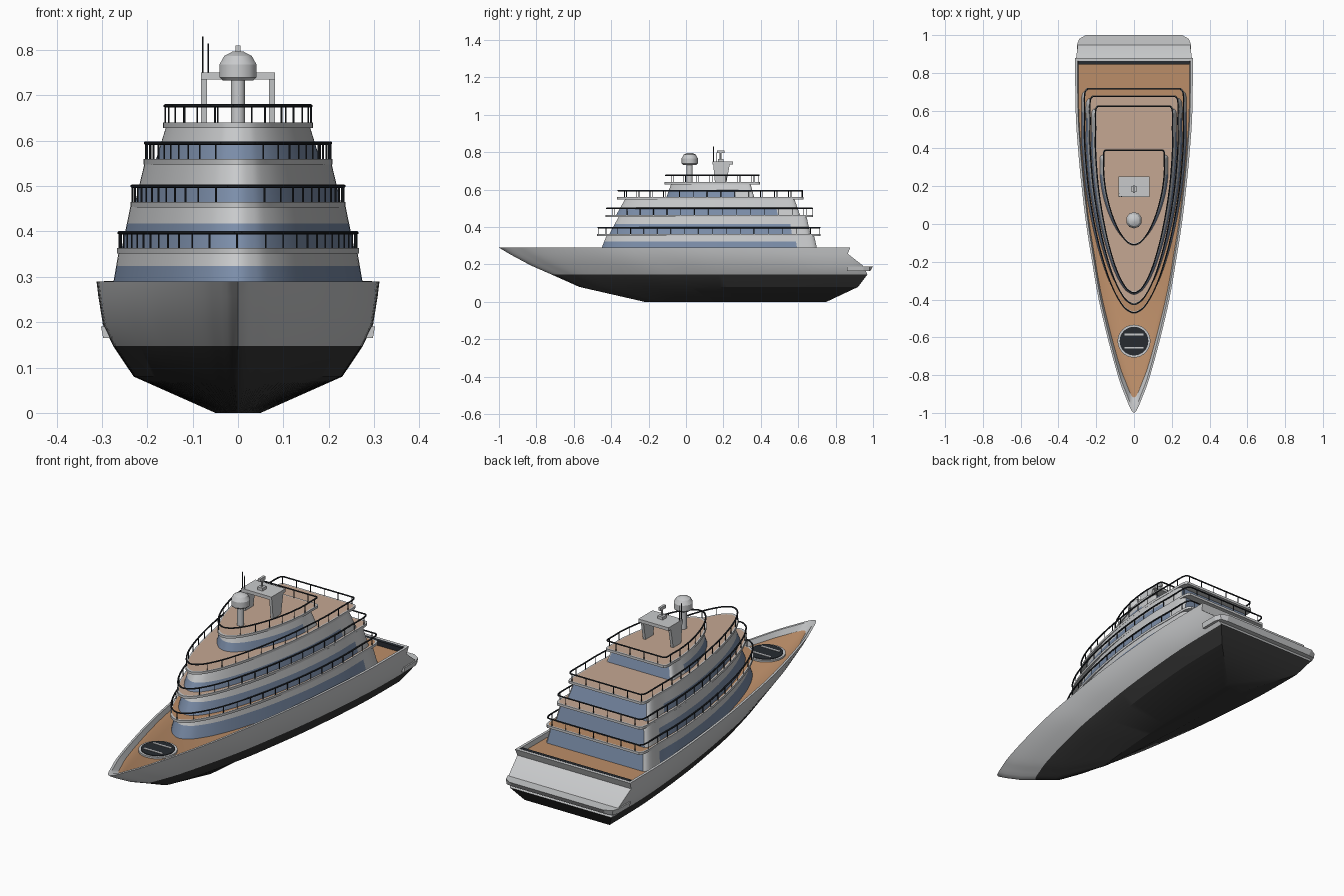
import bpy, bmesh, math
from mathutils import Vector, Matrix

if "Cube" in bpy.data.objects:
    bpy.data.objects.remove(bpy.data.objects["Cube"])

def mat(name, r, g, b):
    m = bpy.data.materials.new(name)
    m.diffuse_color = (r, g, b, 1)
    m.use_nodes = True
    m.node_tree.nodes["Principled BSDF"].inputs["Base Color"].default_value = m.diffuse_color
    return m

WHITE = mat("hull_white", .58, .59, .60)
BLACK = mat("bottom_black", .035, .035, .035)
TEAK = mat("teak_deck", .50, .27, .14)
TAN = mat("upper_deck_tan", .56, .39, .29)
GLASS = mat("tinted_glass", .20, .27, .40)
DARK = mat("rail_dark", .02, .024, .03)

# Normalised half outlines: (position bow to stern, half width)
HULL = [(0, 0), (.05, .155), (.106, .275), (.213, .45), (.32, .60), (.425, .71), (.53, .81),
        (.64, .89), (.745, .95), (.85, .99), (1, 1)]
HOUSE = [(0, 0), (.01, .12), (.035, .24), (.1, .41), (.2, .58), (.35, .76), (.55, .92),
         (.75, 1), (.88, 1.0), (.975, 1), (1, .94)]

def smooth(table, n=4):
    p = [Vector(q) for q in table]
    p = [Vector((p[1].x, -p[1].y))] + p + [p[-1]]
    out = []
    for i in range(1, len(p) - 2):
        a, b, c, d = p[i - 1:i + 3]
        for k in range(n):
            t = k / n
            out.append(.5 * (2 * b + (c - a) * t + (2 * a - 5 * b + 4 * c - d) * t * t
                             + (3 * b - a - 3 * c + d) * t ** 3))
    return out + [p[-2]]

def ring(table, z, y0, y1, hw):
    """Closed plan outline, mirrored across x = 0."""
    half = [Vector((q.y * hw, y0 + (y1 - y0) * q.x, z)) for q in smooth(table)]
    return half + [Vector((-v.x, v.y, v.z)) for v in reversed(half[1:])]

def finish(name, bm, mats, angle=None):
    bmesh.ops.recalc_face_normals(bm, faces=bm.faces)
    me = bpy.data.meshes.new(name)
    bm.to_mesh(me)
    bm.free()
    for m in mats:
        me.materials.append(m)
    ob = bpy.data.objects.new(name, me)
    bpy.context.collection.objects.link(ob)
    if angle:
        bpy.ops.object.select_all(action='DESELECT')
        ob.select_set(True)
        bpy.context.view_layer.objects.active = ob
        bpy.ops.object.shade_smooth_by_angle(angle=math.radians(angle))
    return ob

def loft(name, rings, mats, rule, angle=30):
    """Skin rings bottom to top; rule(level, centre, is_stern) gives the material, level -1 / 99 are the caps."""
    bm = bmesh.new()
    vs = [[bm.verts.new(c) for c in r] for r in rings]
    n = len(rings[0])
    for lv in range(len(vs) - 1):
        a, b = vs[lv], vs[lv + 1]
        for i in range(n):
            j = (i + 1) % n
            f = bm.faces.new((a[i], a[j], b[j], b[i]))
            f.material_index = rule(lv, f.calc_center_median(), i == n // 2)
    bm.faces.new(vs[0][::-1]).material_index = rule(-1, None, False)
    bm.faces.new(vs[-1]).material_index = rule(99, None, False)
    return finish(name, bm, mats, angle)

def bar(bm, p, q, r, sides=6, r2=None):
    p, q = Vector(p), Vector(q)
    d = q - p
    m = Matrix.Translation((p + q) / 2) @ d.to_track_quat('Z', 'Y').to_matrix().to_4x4()
    bmesh.ops.create_cone(bm, cap_ends=True, segments=sides, radius1=r,
                          radius2=r if r2 is None else r2, depth=d.length, matrix=m)

def box(bm, x0, x1, y0, y1, z0, z1):
    m = Matrix.Translation(((x0 + x1) / 2, (y0 + y1) / 2, (z0 + z1) / 2)) @ \
        Matrix.Diagonal((x1 - x0, y1 - y0, z1 - z0, 1))
    return bmesh.ops.create_cube(bm, size=1, matrix=m)['verts']

# Hull: waterlines from keel to sheer, then inside the bulwark down to the deck
lines = [(0, -.22, .75, .05), (.08, -.57, .92, .23), (.147, -.72, .97, .275), (.195, -.83, .945, .298),
         (.257, -.945, .865, .308), (.29, -1, .878, .312),
         (.29, -.972, .862, .299), (.268, -.92, .855, .295)]
loft("hull", [ring(HULL, *l) for l in lines], [WHITE, BLACK, TEAK],
     lambda lv, c, s: 2 if lv == 99 else (1 if lv < 2 else 0))

# Swim platform
bm = bmesh.new()
plan = [(.302, .86), (.302, .95), (.29, .98), (.255, 1.0)]
plan = plan + [(-x, y) for x, y in reversed(plan)]
low = [bm.verts.new((x * .985, min(y, .985), .165)) for x, y in plan]
top = [bm.verts.new((x, y, .19)) for x, y in plan]
for i in range(len(plan)):
    j = (i + 1) % len(plan)
    bm.faces.new((low[i], low[j], top[j], top[i]))
bm.faces.new(low[::-1])
bm.faces.new(top)
finish("swim_platform", bm, [WHITE])

# Dark strip inside the stern bulwark
bm = bmesh.new()
box(bm, -.295, .295, .845, .862, .266, .291)
finish("stern_strip", bm, [DARK])

# Deckhouse tiers: base (z, bow, stern, half width), top, glass share, slab outline, rail height
tiers = [((.266, -.46, .705, .277), (.354, -.425, .685, .262), .66, (-.475, .72, .265), .40, TEAK),
         ((.362, -.41, .665, .255), (.455, -.36, .645, .236), .60, (-.43, .68, .236), .503, TAN),
         ((.462, -.375, .61, .226), (.55, -.325, .58, .205), .46, (-.37, .628, .207), .598, TAN),
         ((.558, -.105, .365, .18), (.63, -.08, .345, .158), .56, (-.115, .395, .164), .68, TAN)]

def railing(name, outline, z0, z1):
    bm = bmesh.new()
    pts = [Vector((v.x, v.y, z1 - .003)) for v in outline]
    gap = 0
    for i, p in enumerate(pts):
        q = pts[(i + 1) % len(pts)]
        bar(bm, p, q, .0038)
        seg, at = (q - p).length, .075 - gap
        while at < seg:
            c = p.lerp(q, at / seg)
            bar(bm, (c.x, c.y, z0), c, .002, 5)
            at += .075
        gap = seg - (at - .075)
    finish(name, bm, [DARK])

for k, (b, t, share, (y0, y1, hw), rail, deck) in enumerate(tiers, 1):
    mid = [p + (q - p) * share for p, q in zip(b, t)]
    end = b[2] - .11
    loft(f"deckhouse_{k}", [ring(HOUSE, *b), ring(HOUSE, *mid), ring(HOUSE, *t)], [WHITE, GLASS],
         lambda lv, c, s: int(s or (lv == 0 and c.y < end)))
    z = t[0] + .010
    loft(f"deck_slab_{k}", [ring(HOUSE, z - .012, y0, y1, hw), ring(HOUSE, z, y0, y1, hw),
                            ring(HOUSE, z, y0 + .012, y1 - .008, hw - .007)], [WHITE, deck],
         lambda lv, c, s: int(lv == 99))
    railing(f"railing_{k}", ring(HOUSE, z, y0 + .006, y1 - .005, hw - .004), z, rail)

# Helicopter pad: pale rim, dark disc, pale landing stripes
def disc(name, r, z0, z1, m):
    bm = bmesh.new()
    bar(bm, (0, -.62, z0), (0, -.62, z1), r, 32)
    finish(name, bm, [m])

disc("helipad_rim", .087, .266, .276, WHITE)
disc("helipad_disc", .076, .270, .279, DARK)
bm = bmesh.new()
for y in (-.655, -.585):
    box(bm, -.05, .05, y - .005, y + .005, .277, .281)
finish("helipad_stripes", bm, [WHITE])

# Radome on its post
bm = bmesh.new()
bar(bm, (0, .02, .635), (0, .02, .74), .016, 10)
for z0, z1, r0, r1 in ((.733, .74, .036, .043), (.74, .768, .043, .043),
                       (.768, .787, .043, .032), (.787, .797, .032, .012)):
    bar(bm, (0, .02, z0), (0, .02, z1), r0, 10, r1)
finish("radome", bm, [WHITE], 40)

# Mast arch: flared legs under a flat top
bm = bmesh.new()
for x in (-.075, .075):
    for v in box(bm, x - .007, x + .007, .145, .235, .635, .74):
        if v.co.z < .7:
            v.co.y = .155 if v.co.y < .19 else .215
box(bm, -.082, .082, .142, .252, .735, .751)
finish("mast_arch", bm, [WHITE])

# Radar and thin aerials
bm = bmesh.new()
box(bm, -.014, .014, .17, .2, .75, .765)
bar(bm, (0, .185, .76), (0, .185, .795), .005, 8)
box(bm, -.006, .006, .165, .205, .795, .81)
finish("radar", bm, [WHITE])
bm = bmesh.new()
for x, y, z in ((-.078, .147, .83), (-.066, .147, .815), (-.078, .162, .80)):
    bar(bm, (x, y, .75), (x, y, z), .0018, 5)
finish("aerials", bm, [DARK])
